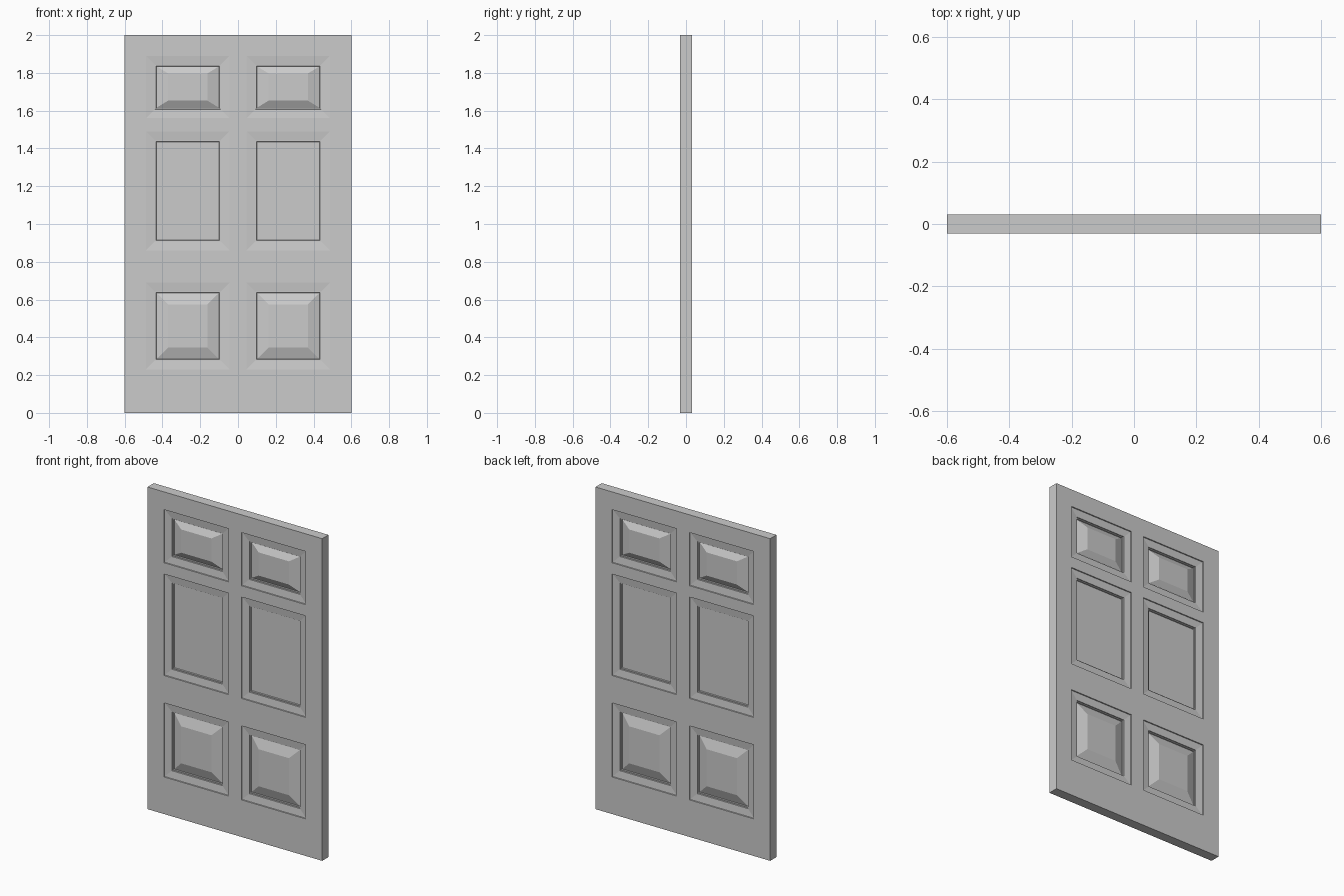
import bpy, bmesh

if "Cube" in bpy.data.objects:
    bpy.data.objects.remove(bpy.data.objects["Cube"])

HALF_T = 0.031
XS = [-0.6, -0.487, -0.045, 0.045, 0.487, 0.6]
ZS = [0, 0.23, 0.69, 0.86, 1.49, 1.56, 1.89, 2.0]
PANEL_COLS = (1, 3)
PANEL_ROWS = (1, 3, 5)
# moulding section: (inset from panel edge, depth below door face)
MOULDING = [(0.0, 0.0), (0.001, 0.006), (0.047, 0.011), (0.048, 0.017),
            (0.053, 0.017), (0.055, 0.023)]
# raised field inset from panel edge in x and z; the middle row stays flat
FIELDS = {1: (0.117, 0.115), 5: (0.117, 0.093)}

bm = bmesh.new()


def ring(col, row, ix, iz, depth):
    x0, x1 = XS[col] + ix, XS[col + 1] - ix
    z0, z1 = ZS[row] + iz, ZS[row + 1] - iz
    y = depth - HALF_T
    return [bm.verts.new(p) for p in ((x0, y, z0), (x1, y, z0), (x1, y, z1), (x0, y, z1))]


# front face: flat stiles and rails, with moulded panels in the openings
for col in range(len(XS) - 1):
    for row in range(len(ZS) - 1):
        rings = [ring(col, row, 0, 0, 0)]
        if col in PANEL_COLS and row in PANEL_ROWS:
            rings += [ring(col, row, i, i, d) for i, d in MOULDING[1:]]
            if row in FIELDS:
                rings.append(ring(col, row, *FIELDS[row], 0.002))
        for a, b in zip(rings, rings[1:]):
            for k in range(4):
                n = (k + 1) % 4
                bm.faces.new((a[k], a[n], b[n], b[k]))
        bm.faces.new(rings[-1])
bmesh.ops.remove_doubles(bm, verts=bm.verts, dist=1e-5)

# matching back face
copy = bmesh.ops.duplicate(bm, geom=bm.verts[:] + bm.edges[:] + bm.faces[:])
for v in copy["geom"]:
    if isinstance(v, bmesh.types.BMVert):
        v.co.y = -v.co.y

# outer edges of the slab
bmesh.ops.bridge_loops(bm, edges=[e for e in bm.edges if e.is_boundary])
bmesh.ops.recalc_face_normals(bm, faces=bm.faces)

mesh = bpy.data.meshes.new("panelled_door")
bm.to_mesh(mesh)
bm.free()
door = bpy.data.objects.new("panelled_door", mesh)
bpy.context.collection.objects.link(door)
